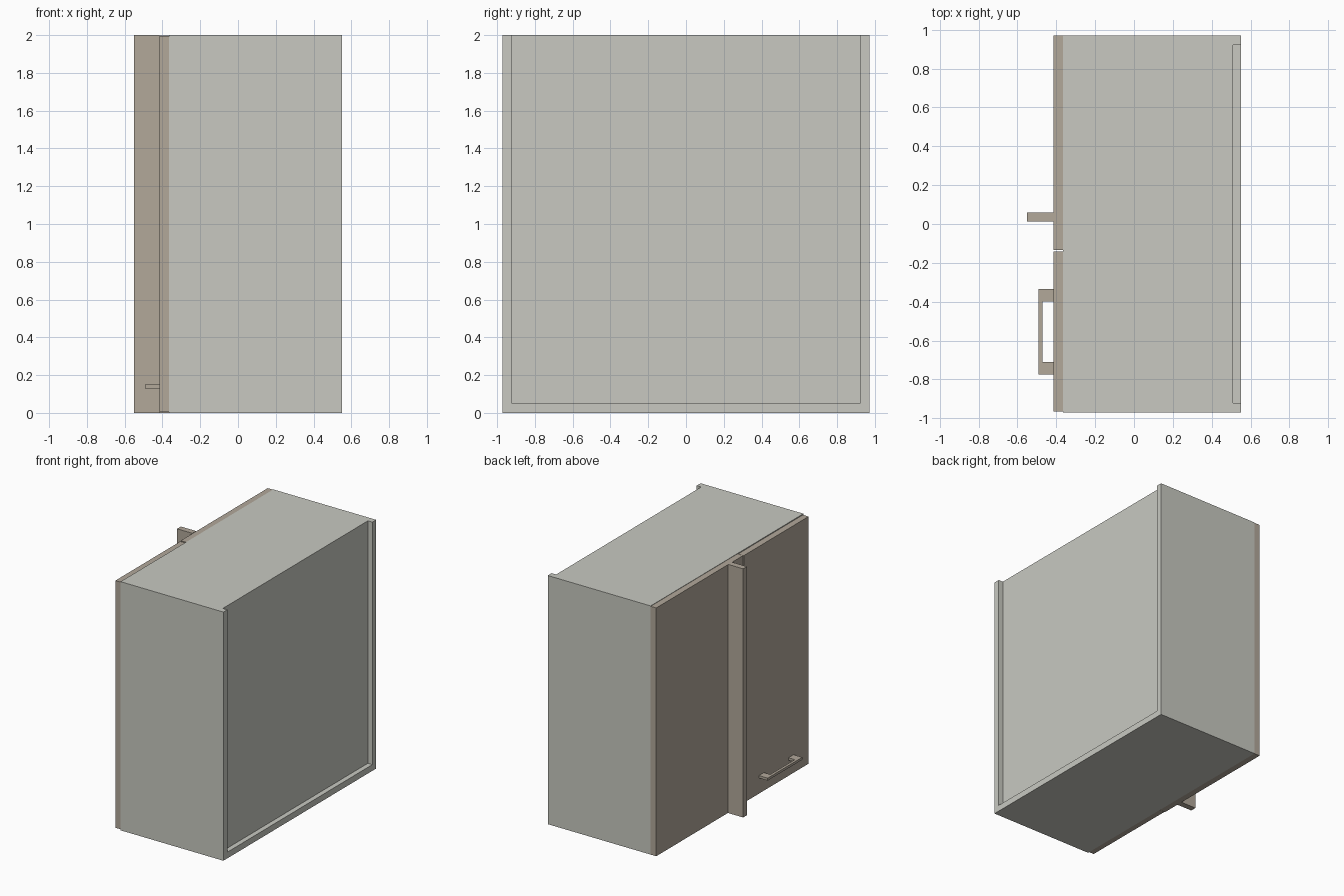
import bpy

if "Cube" in bpy.data.objects:
    bpy.data.objects.remove(bpy.data.objects["Cube"])


def material(name, srgb):
    m = bpy.data.materials.new(name)
    lin = [((c / 255 + 0.055) / 1.055) ** 2.4 for c in srgb]
    m.diffuse_color = (*lin, 1)
    m.use_nodes = True
    m.node_tree.nodes["Principled BSDF"].inputs["Base Color"].default_value = m.diffuse_color
    return m


carcass = material("carcass grey", (200, 201, 193))
front = material("front taupe", (178, 168, 154))


def box(name, x, y, z, mat):
    """Axis-aligned box from (min, max) ranges."""
    bpy.ops.mesh.primitive_cube_add(size=1)
    o = bpy.context.object
    o.name = name
    for v in o.data.vertices:
        v.co = [sum(r) / 2 + c * (r[1] - r[0]) for r, c in zip((x, y, z), v.co)]
    o.data.materials.append(mat)
    return o


FRONT, BACK, PANEL, DOOR = -0.365, 0.55, 0.505, -0.415
INNER, OUTER = 0.922, 0.971

# Cabinet sides
for side, s in (("left", 1), ("right", -1)):
    box(side + "_side", (FRONT, BACK), sorted((s * INNER, s * OUTER)), (0, 2), carcass)

# Bottom reaches the rear edge, top stops at the recessed back
box("bottom_panel", (FRONT, BACK), (-INNER, INNER), (0, 0.05), carcass)
box("top_panel", (FRONT, PANEL), (-INNER, INNER), (1.95, 2), carcass)
box("back_panel", (PANEL - 0.005, PANEL + 0.005), (-INNER, INNER), (0.05, 2), carcass)

# Fixed blind front, projecting filler post and door
box("blind_front", (DOOR, FRONT), (-0.134, OUTER), (0.0, 1.997), front)
box("filler_post", (-0.55, DOOR), (0.012, 0.06), (0, 2), front)
box("door", (DOOR, FRONT), (-0.965, -0.142), (0.005, 1.993), front)

# Bar handle on the door
HZ = (0.13, 0.15)
box("handle_bar", (-0.492, -0.471), (-0.71, -0.398), HZ, front)
for name, y in (("handle_leg_inner", (-0.398, -0.335)), ("handle_leg_outer", (-0.775, -0.71))):
    box(name, (-0.492, DOOR), y, HZ, front)
